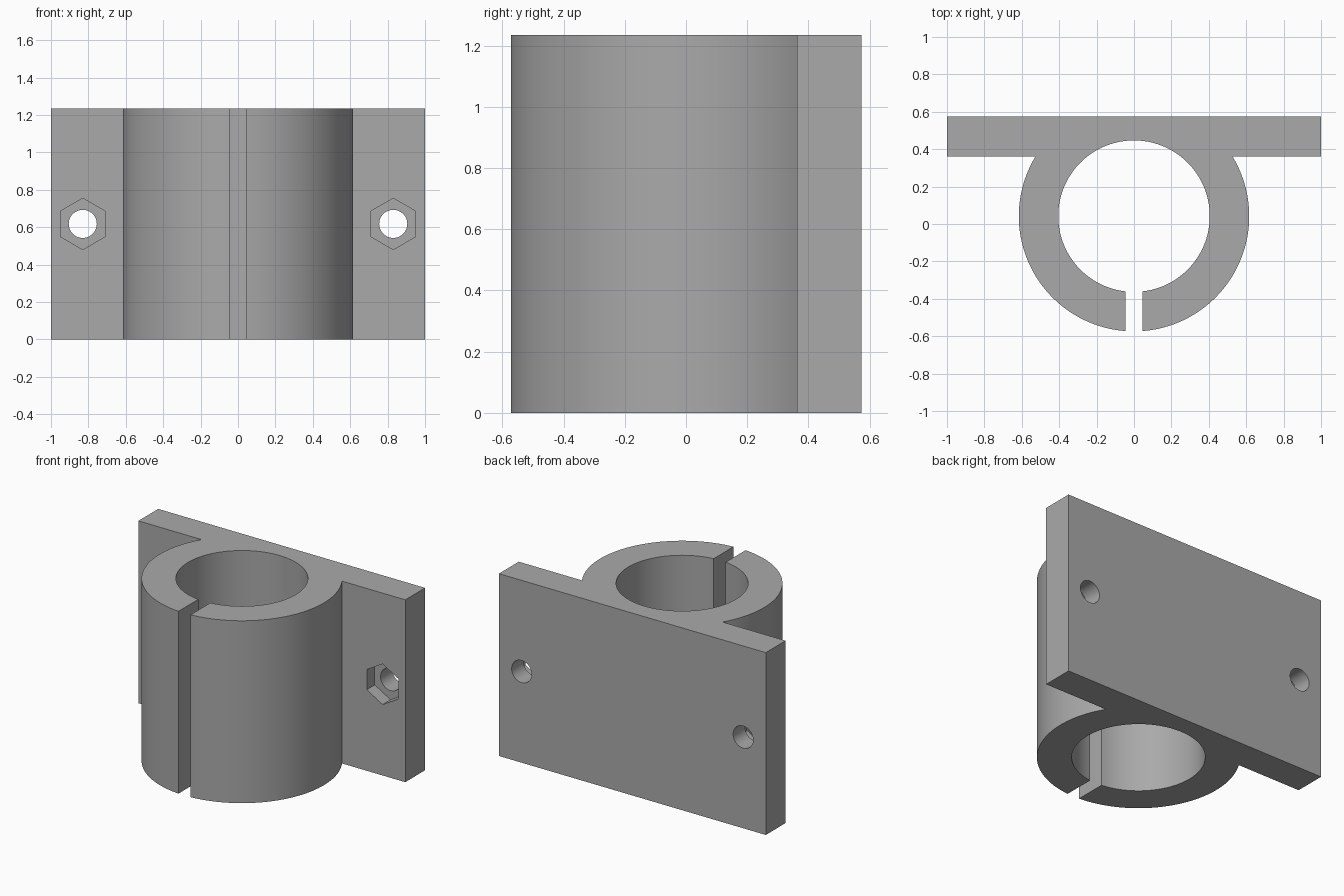
import bpy, bmesh, math

old = bpy.data.objects.get("Cube")
if old:
    bpy.data.objects.remove(old, do_unlink=True)

HEIGHT = 1.235
CENTER_Y = 0.042
R_OUT, R_IN = 0.616, 0.405
SLOT = 0.045
PLATE_FRONT, PLATE_BACK = 0.362, 0.574
HOLE_X, HOLE_R = 0.83, 0.075
NUT_R, NUT_DEPTH = 0.137, 0.085

grey = bpy.data.materials.new("plain grey")
grey.use_nodes = True
COLOR = (0.4, 0.4, 0.4, 1)
grey.diffuse_color = COLOR
grey.node_tree.nodes["Principled BSDF"].inputs["Base Color"].default_value = COLOR


def arc(radius, start, end, steps):
    """Points on a circle round the bore axis."""
    angles = [start + (end - start) * i / steps for i in range(steps + 1)]
    return [(radius * math.cos(a), CENTER_Y + radius * math.sin(a)) for a in angles]


def extrude_profile(name, points, depth):
    """Closed outline in xy pulled up along z."""
    bm = bmesh.new()
    face = bm.faces.new([bm.verts.new((x, y, 0)) for x, y in points])
    top = bmesh.ops.extrude_face_region(bm, geom=[face])["geom"]
    verts = [v for v in top if isinstance(v, bmesh.types.BMVert)]
    bmesh.ops.translate(bm, verts=verts, vec=(0, 0, depth))
    bmesh.ops.recalc_face_normals(bm, faces=bm.faces)
    mesh = bpy.data.meshes.new(name)
    bm.to_mesh(mesh)
    bm.free()
    obj = bpy.data.objects.new(name, mesh)
    bpy.context.collection.objects.link(obj)
    mesh.materials.append(grey)
    return obj


def cut(target, sides, radius, x, y_from, y_to):
    """Drill a straight prism-shaped hole along y."""
    bpy.ops.mesh.primitive_cylinder_add(
        vertices=sides, radius=radius, depth=y_to - y_from,
        location=(x, (y_from + y_to) / 2, HEIGHT / 2),
        rotation=(math.pi / 2, 0, 0))
    cutter = bpy.context.object
    cutter.hide_render = True
    cutter.data.materials.append(grey)
    mod = target.modifiers.new("hole", "BOOLEAN")
    mod.operation, mod.solver, mod.object = "DIFFERENCE", "EXACT", cutter
    bpy.context.view_layer.objects.active = target
    bpy.ops.object.modifier_apply(modifier=mod.name)
    bpy.data.objects.remove(cutter, do_unlink=True)


# Split ring and mounting plate share one outline
down = -math.pi / 2
slot_out = math.asin(SLOT / R_OUT)
slot_in = math.asin(SLOT / R_IN)
join = math.asin((PLATE_FRONT - CENTER_Y) / R_OUT)
right_arc = arc(R_OUT, down + slot_out, join, 48)
left_arc = [(-x, y) for x, y in reversed(right_arc)]
plate = [(1, PLATE_FRONT), (1, PLATE_BACK), (-1, PLATE_BACK), (-1, PLATE_FRONT)]
bore = arc(R_IN, down - slot_in, down + slot_in - 2 * math.pi, 96)
clamp = extrude_profile("clamp_bracket", right_arc + plate + left_arc + bore, HEIGHT)

# Bolt holes with hexagonal nut pockets on the front
for side in (-1, 1):
    cut(clamp, 48, HOLE_R, side * HOLE_X, PLATE_FRONT - 0.1, PLATE_BACK + 0.1)
    cut(clamp, 6, NUT_R, side * HOLE_X, PLATE_FRONT - 0.05, PLATE_FRONT + NUT_DEPTH)

bpy.ops.object.select_all(action="DESELECT")
clamp.select_set(True)
bpy.context.view_layer.objects.active = clamp
bpy.ops.object.shade_smooth_by_angle(angle=math.radians(30))
